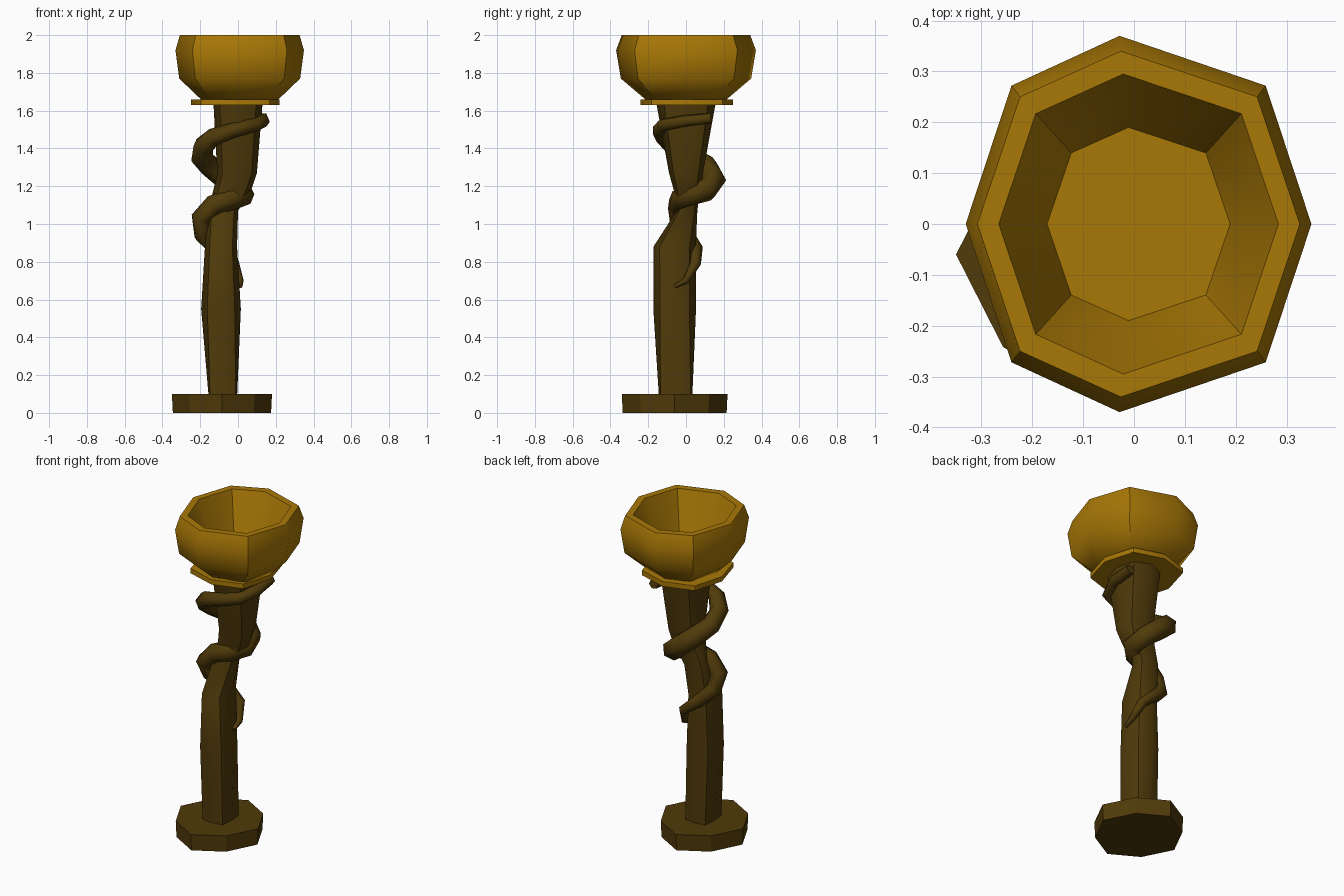
import bpy, bmesh, math

old = bpy.data.objects.get("Cube")
if old:
    bpy.data.objects.remove(old, do_unlink=True)


def material(name, rgb):
    mat = bpy.data.materials.new(name)
    mat.use_nodes = True
    mat.diffuse_color = (*rgb, 1)
    mat.node_tree.nodes["Principled BSDF"].inputs["Base Color"].default_value = (*rgb, 1)
    return mat


gold = material("gold", (0.40, 0.19, 0.002))
wood = material("dark_wood", (0.08, 0.043, 0.003))


def loft(name, mat, rings, skew=0.0):
    """Join eight-sided rings of (z, centre x, centre y, radius x, radius y, corner scale).
    Corners lie on the diagonals and stay sharp; skew shifts the front and back points in x."""
    bm = bmesh.new()
    loops = []
    for z, cx, cy, rx, ry, corner in rings:
        loop = []
        for i in range(8):
            a = math.tau * i / 8
            s = corner if i % 2 else 1
            shift = skew * rx if i in (2, 6) else 0
            loop.append(bm.verts.new((cx + shift + s * rx * math.cos(a),
                                      cy + s * ry * math.sin(a), z)))
        loops.append(loop)
    for low, high in zip(loops, loops[1:]):
        for i in range(8):
            j = (i + 1) % 8
            bm.faces.new((low[i], low[j], high[j], high[i]))
        for i in range(1, 8, 2):
            bm.edges.get((low[i], high[i])).smooth = False
    bm.faces.new(loops[0][::-1])
    bm.faces.new(loops[-1])
    bmesh.ops.recalc_face_normals(bm, faces=bm.faces)
    mesh = bpy.data.meshes.new(name)
    bm.to_mesh(mesh)
    bm.free()
    mesh.materials.append(mat)
    obj = bpy.data.objects.new(name, mesh)
    bpy.context.collection.objects.link(obj)
    bpy.ops.object.select_all(action='DESELECT')
    obj.select_set(True)
    bpy.context.view_layer.objects.active = obj
    bpy.ops.object.shade_smooth_by_angle(angle=math.radians(50), keep_sharp_edges=True)


# Octagonal foot
loft("base", wood, [(0, -0.085, -0.06, 0.26, 0.275, 0.92),
                    (0.1, -0.085, -0.06, 0.265, 0.28, 0.92)])

# Kinked stem, square at the foot and rounder above
loft("stem", wood, [(0.08, -0.08, -0.055, 0.075, 0.088, 1.28),
                    (0.55, -0.09, -0.06, 0.105, 0.113, 0.98),
                    (0.88, -0.09, -0.06, 0.085, 0.112, 1.0),
                    (1.07, -0.08, 0.005, 0.08, 0.055, 1.05),
                    (1.18, -0.03, 0.005, 0.1, 0.07, 1.05),
                    (1.27, -0.005, 0.0, 0.105, 0.09, 1.05),
                    (1.64, 0.0, 0.0, 0.13, 0.157, 1.05)])

# Flat collar under the bowl
loft("collar", gold, [(z, -0.015, 0.005, 0.235, 0.245, 1.09) for z in (1.63, 1.66)])

# Hollow bowl: outside upward, over the rim, then down inside
bowl = [(1.655, 0.2, 0.21), (1.77, 0.32, 0.345), (1.92, 0.34, 0.37), (2.0, 0.317, 0.34),
        (2.0, 0.275, 0.295), (1.72, 0.18, 0.19)]
loft("bowl", gold, [(z, 0.009, 0, rx, ry, 1.04) for z, rx, ry in bowl], skew=-0.11)

# Tapered vine winding around the stem, from the tail upward
path = [(0.012, -0.06, 0.67, 0.012), (0.01, 0.0, 0.70, 0.02), (-0.02, 0.05, 0.79, 0.03),
        (-0.12, 0.05, 0.87, 0.04), (-0.19, 0.0, 0.94, 0.045), (-0.2, -0.04, 1.03, 0.05),
        (-0.13, -0.045, 1.10, 0.055), (-0.04, -0.03, 1.13, 0.06), (0.03, 0.03, 1.155, 0.06),
        (0.01, 0.11, 1.18, 0.063), (-0.06, 0.145, 1.235, 0.068), (-0.14, 0.11, 1.30, 0.065),
        (-0.19, 0.03, 1.35, 0.06), (-0.185, -0.06, 1.41, 0.055), (-0.13, -0.115, 1.46, 0.048),
        (-0.03, -0.14, 1.495, 0.04), (0.09, -0.12, 1.525, 0.035), (0.136, -0.01, 1.545, 0.033),
        (0.132, 0.13, 1.56, 0.03)]
curve = bpy.data.curves.new("vine", 'CURVE')
curve.dimensions = '3D'
curve.bevel_depth = 1.0
curve.bevel_resolution = 1
curve.use_fill_caps = True
spline = curve.splines.new('POLY')
spline.points.add(len(path) - 1)
for point, (x, y, z, r) in zip(spline.points, path):
    point.co = (x, y, z, 1)
    point.radius = r
spline.use_smooth = True
curve.materials.append(wood)
bpy.context.collection.objects.link(bpy.data.objects.new("vine", curve))
